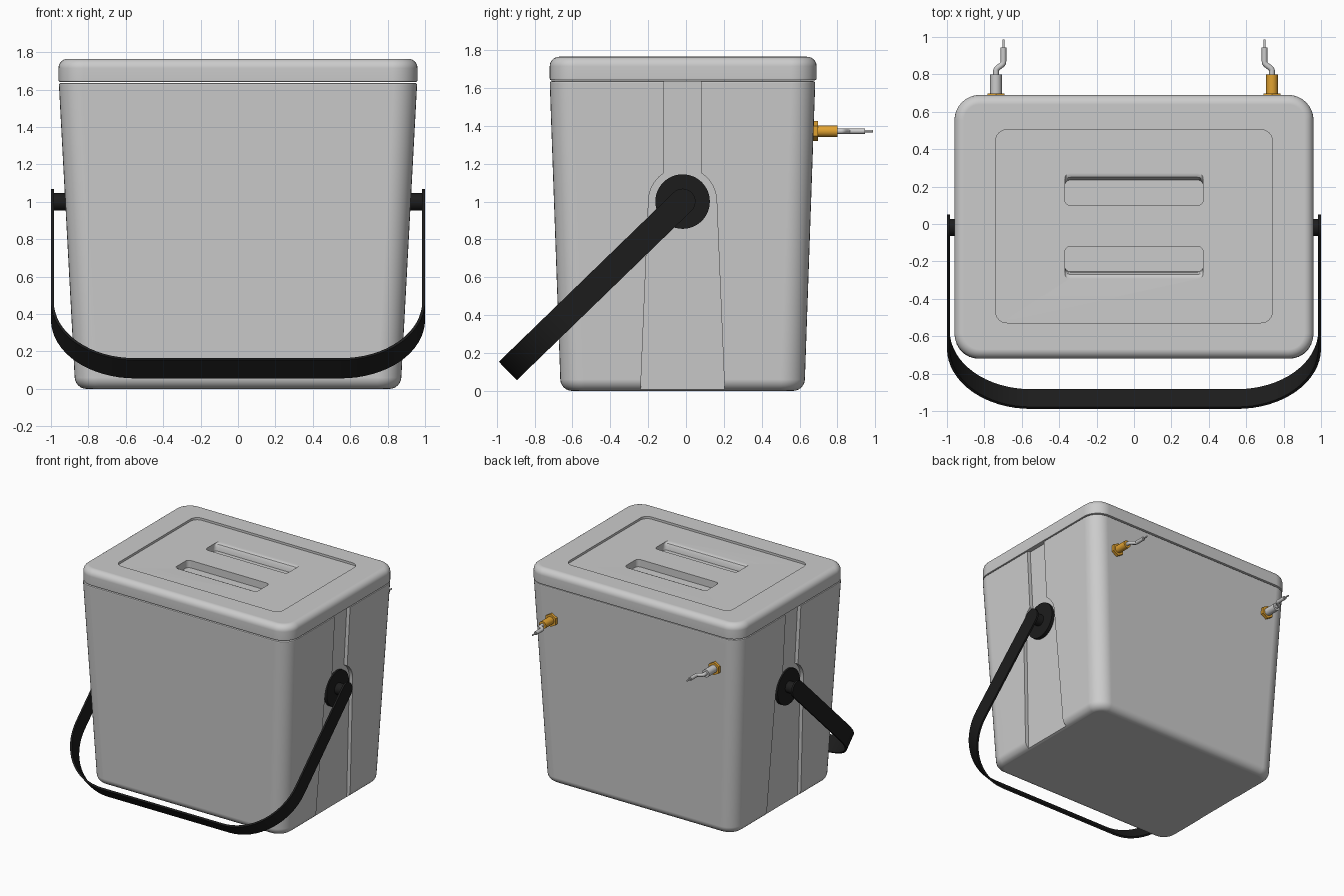
import bpy, bmesh
from math import sin, cos, pi, sqrt, radians
from mathutils import Matrix, Vector

if "Cube" in bpy.data.objects:
    bpy.data.objects.remove(bpy.data.objects["Cube"])

def material(name, color):
    m = bpy.data.materials.new(name)
    m.diffuse_color = (*color, 1)
    m.use_nodes = True
    m.node_tree.nodes["Principled BSDF"].inputs["Base Color"].default_value = m.diffuse_color
    return m

BLACK = material("black_plastic", (0.012, 0.012, 0.012))
BRASS = material("brass", (0.75, 0.36, 0.03))

def finish(bm, name, mat=None):
    bmesh.ops.recalc_face_normals(bm, faces=bm.faces)
    me = bpy.data.meshes.new(name)
    bm.to_mesh(me)
    bm.free()
    ob = bpy.data.objects.new(name, me)
    bpy.context.collection.objects.link(ob)
    if mat:
        me.materials.append(mat)
    return ob

def activate(ob):
    bpy.ops.object.select_all(action='DESELECT')
    ob.select_set(True)
    bpy.context.view_layer.objects.active = ob

def smooth(ob):
    activate(ob)
    bpy.ops.object.shade_smooth_by_angle(angle=radians(32))
    wn = ob.modifiers.new("normals", 'WEIGHTED_NORMAL')
    wn.keep_sharp = True

def skin(bm, rings, closed=True):
    loops = [[bm.verts.new(p) for p in r] for r in rings]
    for a, b in zip(loops, loops[1:]):
        n = len(a)
        for i in range(n):
            j = (i + 1) % n
            bm.faces.new((a[i], a[j], b[j], b[i]))
    bm.faces.new(loops[0])
    bm.faces.new(loops[-1])

def rrect(x0, x1, y0, y1, r, z, seg=8):
    pts = []
    for cx, cy, a0 in ((x1 - r, y1 - r, 0), (x0 + r, y1 - r, 90),
                       (x0 + r, y0 + r, 180), (x1 - r, y0 + r, 270)):
        for i in range(seg + 1):
            a = radians(a0 + 90 * i / seg)
            pts.append((cx + r * cos(a), cy + r * sin(a), z))
    return pts

def loft(name, rings):
    bm = bmesh.new()
    skin(bm, [rrect(*r) for r in rings])
    return finish(bm, name)

def cut(ob, cutter):
    cutter.hide_render = True
    m = ob.modifiers.new("cut", 'BOOLEAN')
    m.operation, m.solver, m.object = 'DIFFERENCE', 'EXACT', cutter
    activate(ob)
    bpy.ops.object.modifier_apply(modifier=m.name)
    bpy.data.objects.remove(cutter)

def cylinder(name, start, end, r1, r2, axis, seg=48, mat=None):
    bm = bmesh.new()
    rot = Matrix.Rotation(pi / 2, 4, 'Y') if axis == 'X' else Matrix.Rotation(-pi / 2, 4, 'X')
    loc = Matrix.Translation((Vector(start) + Vector(end)) / 2)
    bmesh.ops.create_cone(bm, cap_ends=True, segments=seg, radius1=r1, radius2=r2,
                          depth=(Vector(end) - Vector(start)).length, matrix=loc @ rot)
    ob = finish(bm, name, mat)
    smooth(ob)
    return ob

# Tapered body
H = 1.636
def side_x(z):
    return 0.87 + 0.088 * z / H

def body_ring(z, inset):
    t = z / H
    return (-side_x(z) + inset, side_x(z) - inset, -0.662 - 0.058 * t + inset,
            0.626 + 0.057 * t + inset * -1, 0.125 - inset, z)

F = 0.06
rings = [body_ring(F * (1 - cos(a)), F * (1 - sin(a)))
         for a in [pi / 2 * i / 6 for i in range(7)]]
rings += [body_ring(H - 0.01, 0), body_ring(H - 0.003, 0.003), body_ring(H, 0.01)]
body = loft("body", rings)

# Keyhole-shaped recess on each side
half = [(0.098, 1.75)] + [(0.18 * cos(a), 1.0 + 0.18 * sin(a))
        for a in [radians(57 * (1 - i / 10)) for i in range(11)]] + [(0.226, -0.1)]
outline = [(y - 0.018, z) for y, z in half] + [(-y - 0.018, z) for y, z in reversed(half)]
for s in (-1, 1):
    bm = bmesh.new()
    skin(bm, [[(s * (side_x(z) - 0.03), y, z) for y, z in outline],
              [(s * 1.2, y, z) for y, z in outline]])
    cut(body, finish(bm, "recess_cutter"))
smooth(body)

# Lid with rounded top edge
B, T, R = 1.64, 1.765, 0.05
def lid_ring(z, i):
    return (-0.96 + i, 0.96 - i, -0.72 + i, 0.69 - i, 0.135 - i, z)
rings = [lid_ring(B, 0.01), lid_ring(B + 0.003, 0.003), lid_ring(B + 0.01, 0)]
rings += [lid_ring(T - R + R * sin(a), R * (1 - cos(a)))
          for a in [pi / 2 * i / 6 for i in range(7)]]
lid = loft("lid", rings)

# Sunken lid panel and the two finger grips
PANEL = T - 0.018
cut(lid, loft("panel_cutter", [(-0.74, 0.74, -0.528, 0.504, 0.06, PANEL),
                               (-0.74, 0.74, -0.528, 0.504, 0.06, T + 0.1)]))
def grip(s):
    def ring(outer, z):
        a, b = sorted((s * 0.11, s * outer))
        return (-0.37, 0.37, a - 0.01, b - 0.01, 0.03, z)
    return [ring(0.245, PANEL - 0.06), ring(0.25, PANEL - 0.03),
            ring(0.26, PANEL - 0.012), ring(0.283, PANEL), ring(0.283, T + 0.1)]
for s in (-1, 1):
    cut(lid, loft("grip_cutter", grip(s)))
smooth(lid)

# Carry handle: flat strap bent into a U, hanging forward
PIV = Vector((0, -0.018, 1.0))
D = Vector((0, -0.718, -0.696))
W = Vector((0, 0.696, -0.718))
HW, LEN, BEND, TH = 0.068, 1.286, 0.45, 0.015
side = [(1.0, -HW * cos(pi / 2 * i / 8), 0) for i in range(9)]
side += [(1.0 - BEND + BEND * cos(a), LEN - BEND + BEND * sin(a), a)
         for a in [pi / 2 * i / 16 for i in range(17)]]
path = side + [(-x, s, pi - a) for x, s, a in reversed(side)]
rings = []
for x, s, a in path:
    w = HW if s >= 0 else max(sqrt(max(HW * HW - s * s, 0)), 0.006)
    out = PIV + Vector((x, 0, 0)) + D * s
    inn = out - (Vector((cos(a), 0, 0)) + D * sin(a)) * TH
    rings.append([out + W * w, out - W * w, inn - W * w, inn + W * w])
bm = bmesh.new()
skin(bm, rings)
smooth(finish(bm, "handle_strap", BLACK))

# Handle pivots
for s, n in ((-1, "left"), (1, "right")):
    def at(x):
        return (s * x, PIV.y, PIV.z)
    lo, hi = sorted((s * 0.87, s * 0.917))
    cylinder(n + "_pivot_disc", (lo, PIV.y, 1), (hi, PIV.y, 1), 0.144, 0.144, 'X', mat=BLACK)
    lo, hi = sorted((s * 0.90, s * 0.988))
    cylinder(n + "_pivot_pin", (lo, PIV.y, 1), (hi, PIV.y, 1), 0.046, 0.046, 'X', mat=BLACK)

# Rear connectors with wire leads
Z = 1.372
def tube(name, pts, r):
    cu = bpy.data.curves.new(name, 'CURVE')
    cu.dimensions = '3D'
    cu.bevel_depth, cu.bevel_resolution, cu.use_fill_caps = r, 4, True
    sp = cu.splines.new('BEZIER')
    sp.bezier_points.add(len(pts) - 1)
    for b, p in zip(sp.bezier_points, pts):
        b.co = p
        b.handle_left = (p[0], p[1] - 0.016, p[2])
        b.handle_right = (p[0], p[1] + 0.016, p[2])
    ob = bpy.data.objects.new(name, cu)
    bpy.context.collection.objects.link(ob)

for s, n in ((-1, "left"), (1, "right")):
    x = s * 0.738
    e = s * 0.698
    cylinder(n + "_connector_nut", (x, 0.65, Z), (x, 0.697, Z), 0.053, 0.053, 'Y', 6, BRASS)
    cylinder(n + "_connector_barrel", (x, 0.69, Z), (x, 0.80, Z), 0.031, 0.031, 'Y', 24,
             BRASS if s > 0 else None)
    tube(n + "_wire", [(x, 0.79, Z), (x, 0.82, Z), (e, 0.865, Z), (e, 0.945, Z)], 0.015)
    tube(n + "_wire_tip", [(e, 0.93, Z), (e, 0.987, Z)], 0.006)
